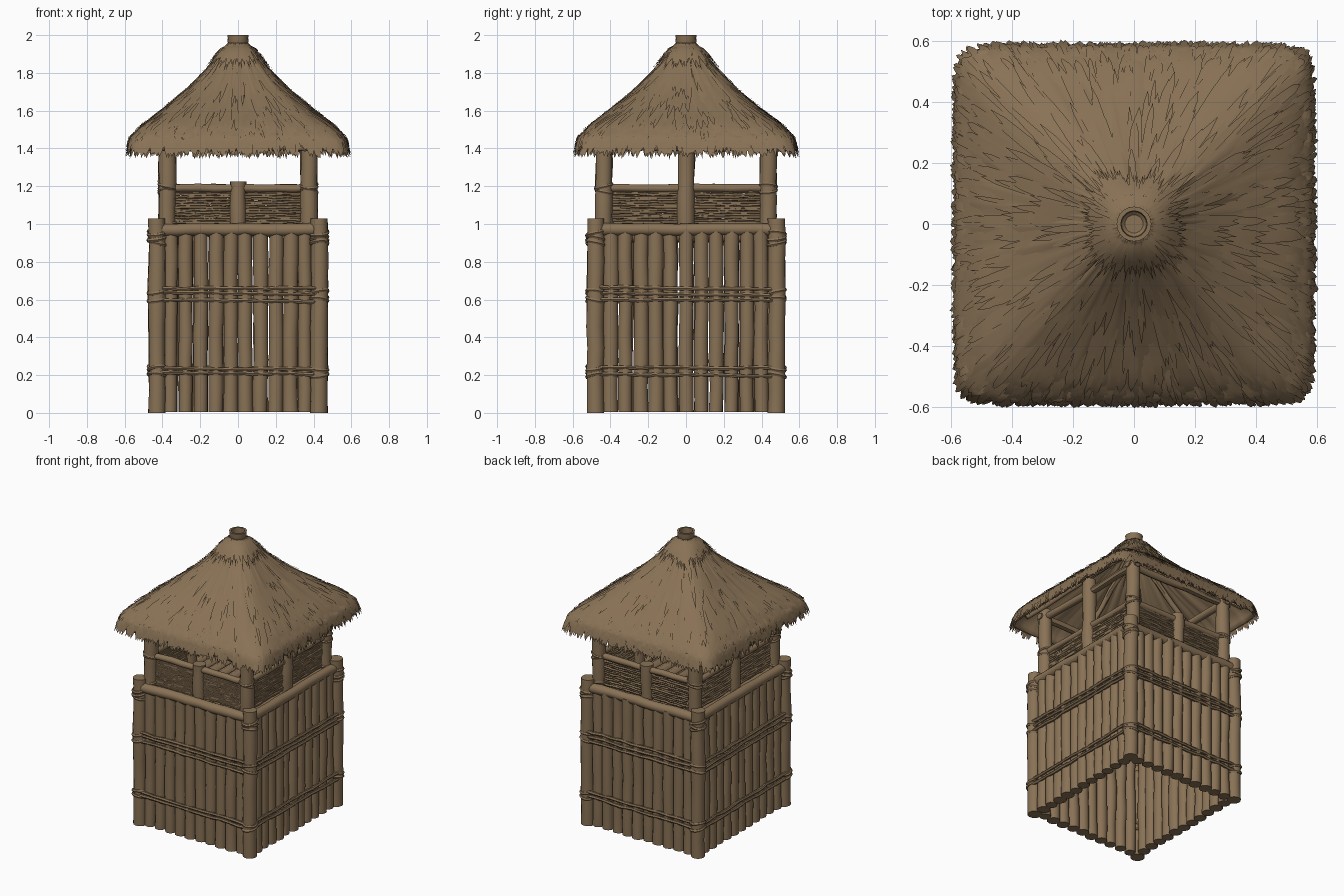
import bpy, bmesh, math, random
from mathutils import Vector

if "Cube" in bpy.data.objects:
    bpy.data.objects.remove(bpy.data.objects["Cube"])

random.seed(7)
R = random.uniform
brown = bpy.data.materials.new("weathered_brown")
brown.diffuse_color = (0.25, 0.168, 0.092, 1)
brown.use_nodes = True
brown.node_tree.nodes["Principled BSDF"].inputs["Base Color"].default_value = brown.diffuse_color


def finish(name, bm, angle=45):
    me = bpy.data.meshes.new(name)
    bm.to_mesh(me)
    bm.free()
    ob = bpy.data.objects.new(name, me)
    bpy.context.collection.objects.link(ob)
    me.materials.append(brown)
    bpy.ops.object.select_all(action='DESELECT')
    ob.select_set(True)
    bpy.context.view_layer.objects.active = ob
    bpy.ops.object.shade_smooth_by_angle(angle=math.radians(angle))
    return ob


def log(bm, p, q, r, sides=10, segs=6, wob=0.004, rvar=0.06):
    """Slightly crooked capped pole from p to q."""
    p, q = Vector(p), Vector(q)
    rot = (q - p).to_track_quat('Z', 'Y')
    rings = []
    for i in range(segs + 1):
        c = p.lerp(q, i / segs)
        off = Vector((R(-wob, wob), R(-wob, wob), 0))
        rr = r * (1 + R(-rvar, rvar))
        rings.append([bm.verts.new(c + rot @ (off + Vector((rr * math.cos(a), rr * math.sin(a), 0))))
                      for a in (2 * math.pi * k / sides for k in range(sides))])
    for a, b in zip(rings, rings[1:]):
        for k in range(sides):
            j = (k + 1) % sides
            bm.faces.new((a[k], a[j], b[j], b[k]))
    bm.faces.new(rings[0][::-1])
    bm.faces.new(rings[-1])


def lashing(bm, x, y, z, r, thick=0.011, tilt=0.012):
    """One tilted rope turn round a vertical post."""
    n, m, ph = 16, 6, R(0, 6.28)
    rings = []
    for i in range(n):
        a = 2 * math.pi * i / n
        zz = z + tilt * math.sin(a + ph)
        rings.append([bm.verts.new((x + (r + thick * math.cos(b)) * math.cos(a),
                                    y + (r + thick * math.cos(b)) * math.sin(a),
                                    zz + thick * math.sin(b)))
                      for b in (2 * math.pi * k / m for k in range(m))])
    for i in range(n):
        a, b = rings[i], rings[(i + 1) % n]
        for k in range(m):
            j = (k + 1) % m
            bm.faces.new((a[k], b[k], b[j], a[j]))


CX, CY = 0.43, 0.48      # lower corner posts
UX, UY = 0.375, 0.435    # upper posts
corners = [(sx, sy) for sx in (-1, 1) for sy in (-1, 1)]


def side_pt(s, along, out, z):
    """Point on wall s: 0 front, 1 back, 2 left, 3 right."""
    return [(along, -out, z), (along, out, z), (-out, along, z), (out, along, z)][s]


# Lower corner posts
bm = bmesh.new()
for sx, sy in corners:
    log(bm, (sx * CX, sy * CY, 0), (sx * CX, sy * CY, 1.03), 0.045, 14, 9, 0.003)
finish("corner_posts", bm)

# Palisade walls
bm = bmesh.new()
for s in range(4):
    half, out, n = (0.395, 0.468, 10) if s < 2 else (0.44, 0.418, 11)
    step = 2 * half / n
    for i in range(n):
        a = -half + step * (i + 0.5)
        o = out + R(-0.005, 0.005)
        log(bm, side_pt(s, a, o, 0.004), side_pt(s, a + R(-.005, .005), o, 0.97),
            step * R(0.47, 0.53), 10, 7, 0.003)
finish("wall_logs", bm)

# Top rails of the walls
bm = bmesh.new()
for s in range(4):
    half, out = (CX, CY) if s < 2 else (CY, CX)
    log(bm, side_pt(s, -half, out, 0.97), side_pt(s, half, out, 0.97), 0.033, 12, 9)
finish("wall_top_rails", bm)

# Binding canes across the walls
bm = bmesh.new()
for s in range(4):
    half, out = (CX + .01, CY + .028) if s < 2 else (CY + .01, CX + .028)
    for z in (0.205, 0.235, 0.595, 0.63, 0.66):
        log(bm, side_pt(s, -half, out, z + R(-.01, .01)),
            side_pt(s, half, out, z + R(-.01, .01)), 0.011, 6, 12, 0.004, 0.15)
finish("binding_canes", bm)

# Rope lashings on the posts
bm = bmesh.new()
for sx, sy in corners:
    for z in (0.2, 0.235, 0.6, 0.64, 0.9, 0.925, 0.95):
        lashing(bm, sx * CX, sy * CY, z, 0.043)
    for z in (1.0, 1.175, 1.2):
        lashing(bm, sx * UX, sy * UY, z, 0.043, 0.009)
finish("rope_lashings", bm)

# Floor planks
bm = bmesh.new()
for i in range(10):
    x = -0.36 + 0.08 * i
    log(bm, (x, -0.45, 0.945), (x, 0.45, 0.945), 0.04, 8, 3, 0.002)
finish("floor_poles", bm)

# Upper posts: corners and side middles reach the roof, front and back stubs stop at the rail
bm = bmesh.new()
for sx, sy in corners:
    log(bm, (sx * UX, sy * UY, 0.95), (sx * UX, sy * UY, 1.5), 0.045, 14, 6, 0.003)
for sgn in (-1, 1):
    log(bm, (sgn * UX, 0, 0.95), (sgn * UX, 0, 1.53), 0.045, 14, 6, 0.003)
    log(bm, (0, sgn * UY, 0.95), (0, sgn * UY, 1.225), 0.041, 14, 4, 0.003)
finish("upper_posts", bm)

# Parapet rails
bm = bmesh.new()
for s in range(4):
    half, out = (UX, UY) if s < 2 else (UY, UX)
    log(bm, side_pt(s, -half, out, 1.19), side_pt(s, half, out, 1.19), 0.022, 10, 9, 0.003)
finish("parapet_rails", bm)

# Woven parapet mats of thin reeds
bm = bmesh.new()
for s in range(4):
    half, out = (UX, UY) if s < 2 else (UY, UX)
    for i in range(14):
        z = 0.995 + 0.0135 * i
        for a, b in ((-half, 0), (0, half)):
            log(bm, side_pt(s, a, out + R(-.003, .003), z),
                side_pt(s, b, out + R(-.003, .003), z), 0.0082, 5, 10, 0.003, 0.25)
finish("woven_mats", bm, 30)

# Roof frame
bm = bmesh.new()
for s in range(4):
    half, out = (UX + .05, UY) if s < 2 else (UY + .05, UX)
    log(bm, side_pt(s, -half, out, 1.45), side_pt(s, half, out, 1.45), 0.024, 8, 5)
for sx, sy in corners:
    log(bm, (sx * .49, sy * .49, 1.44), (sx * .03, sy * .03, 1.88), 0.02, 8, 5)
for s in range(4):
    log(bm, side_pt(s, 0, .5, 1.47), side_pt(s, 0, .04, 1.86), 0.018, 8, 5)
finish("roof_rafters", bm)

# Thatch surface: round at the peak, square at the eaves
PROFILE = [(.05, 1.96), (.09, 1.92), (.16, 1.825), (.28, 1.705), (.40, 1.605),
           (.52, 1.515), (.57, 1.45), (.59, 1.36)]


def roof(th, t, lift=0.0):
    f = t * (len(PROFILE) - 1)
    i = min(int(f), len(PROFILE) - 2)
    (w0, z0), (w1, z1) = PROFILE[i], PROFILE[i + 1]
    w, z = w0 + (w1 - w0) * (f - i), z0 + (z1 - z0) * (f - i)
    c, s = math.cos(th), math.sin(th)
    n = 2 + 12 * min(t, 1) ** 1.5
    r = w / (abs(c) ** n + abs(s) ** n) ** (1 / n) + lift * 0.7
    return Vector((r * c, r * s, z + lift * 0.7))


bm = bmesh.new()
N, M = 160, 18
ridge = [R(-0.006, 0.004) for _ in range(N)]
rows = [[bm.verts.new(roof(2 * math.pi * k / N, 0.95 * i / M,
                           ridge[k] * min(1, i / 6) + R(-.002, .002))) for k in range(N)]
        for i in range(M + 1)]
for a, b in zip(rows, rows[1:]):
    for k in range(N):
        j = (k + 1) % N
        bm.faces.new((a[k], b[k], b[j], a[j]))
shell = finish("thatch_shell", bm, 70)
mod = shell.modifiers.new("thickness", 'SOLIDIFY')
mod.thickness, mod.offset = 0.015, -1


def straw(bm, th, t0, t1, width, lift, segs=4):
    """Tapered straw tuft lying down the slope."""
    drift, prev = R(-.02, .02), None
    for k in range(segs + 1):
        u = k / segs
        t, a = t0 + (t1 - t0) * u, th + drift * u
        lf = -0.004 + (lift + 0.004) * min(1, u * 1.5)
        mid = roof(a, t, lf)
        if k == segs:
            bm.faces.new((prev[0], bm.verts.new(mid), prev[1]))
            break
        d = width * (1 - 0.5 * u * u) / max(mid.xy.length, 0.05)
        cur = [bm.verts.new(roof(a - d, t, lf)), bm.verts.new(roof(a + d, t, lf))]
        if prev:
            bm.faces.new((prev[0], cur[0], cur[1], prev[1]))
        prev = cur


# Straw tufts over the slopes
bm = bmesh.new()
for _ in range(650):
    t0 = 0.12 + 0.6 * math.sqrt(R(0, 1))
    straw(bm, R(0, 6.2832), t0, t0 + R(.14, .26), R(.008, .018), R(.003, .011))
finish("thatch_straw", bm, 70)

# Ragged eaves fringe
bm = bmesh.new()
for i in range(1700):
    straw(bm, 2 * math.pi * (i + R(0, 1)) / 1700, R(.68, .84), R(.88, 1.03),
          R(.008, .017), R(.0, .016), 5)
finish("eaves_fringe", bm, 70)

# Collar of straw round the peak
bm = bmesh.new()
for i in range(130):
    straw(bm, 2 * math.pi * i / 130, 0.02, R(.24, .32), R(.006, .01), R(.008, .016))
finish("peak_collar", bm, 70)

# Open tube on the peak
bm = bmesh.new()
tube = [(.06, 1.93), (.051, 1.955), (.056, 1.965), (.054, 1.985), (.057, 2.0),
        (.043, 2.0), (.041, 1.96), (.03, 1.95)]
rows = [[bm.verts.new((r * math.cos(a), r * math.sin(a), z))
         for a in (2 * math.pi * k / 20 for k in range(20))] for r, z in tube]
for a, b in zip(rows, rows[1:]):
    for k in range(20):
        j = (k + 1) % 20
        bm.faces.new((a[k], a[j], b[j], b[k]))
bm.faces.new(rows[-1])
finish("peak_tube", bm, 40)
